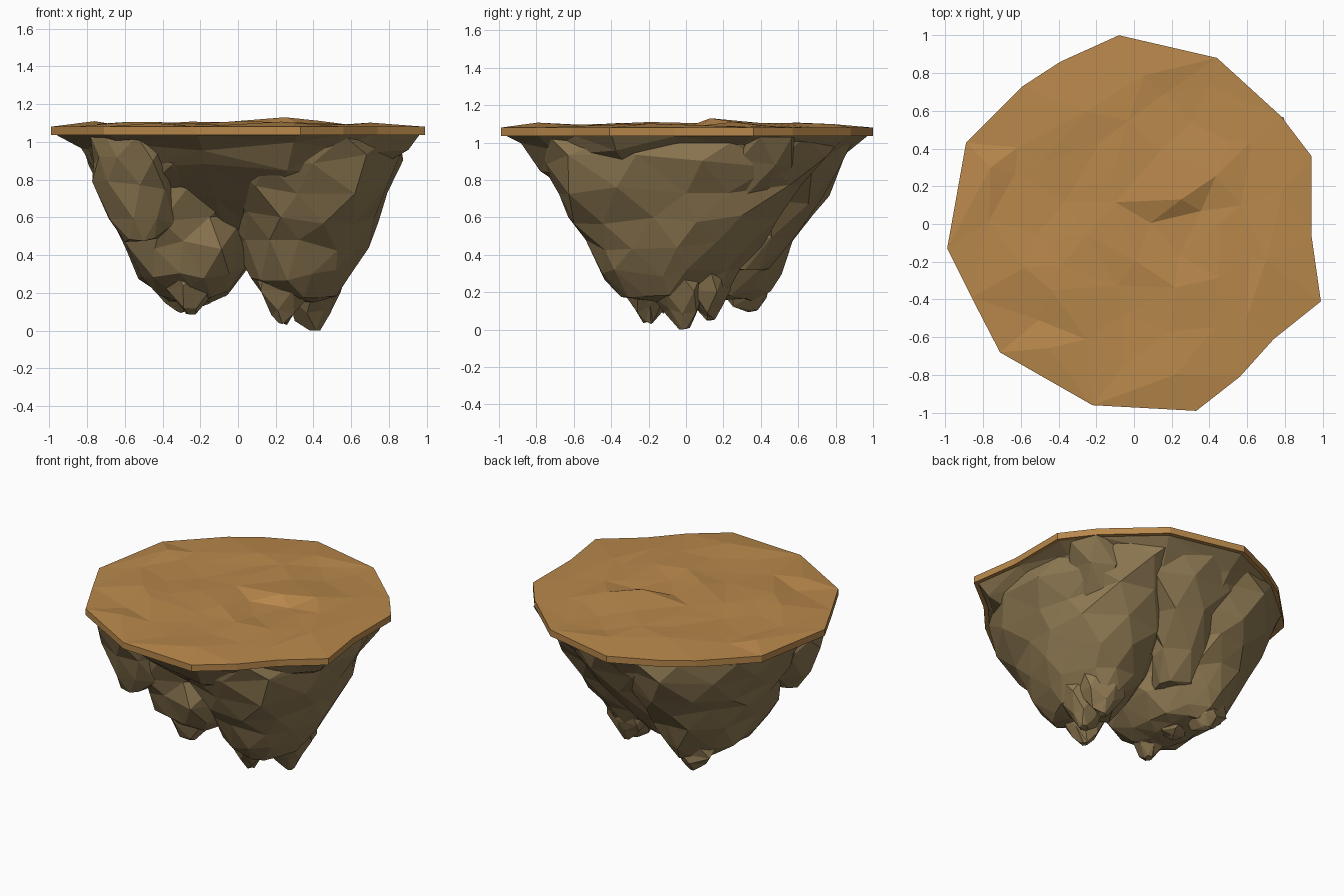
import bpy, bmesh, math, random
from mathutils import Vector
from mathutils.geometry import delaunay_2d_cdt

if "Cube" in bpy.data.objects:
    bpy.data.objects.remove(bpy.data.objects["Cube"])

random.seed(7)

def material(name, col):
    m = bpy.data.materials.new(name)
    m.diffuse_color = (*col, 1)
    m.use_nodes = True
    m.node_tree.nodes["Principled BSDF"].inputs["Base Color"].default_value = m.diffuse_color
    return m

ROCK = material("rock_brown", (0.27, 0.19, 0.085))
EARTH = material("earth_tan", (0.48, 0.245, 0.07))

def finish(bm, name, mat):
    bmesh.ops.recalc_face_normals(bm, faces=bm.faces[:])
    me = bpy.data.meshes.new(name)
    bm.to_mesh(me)
    bm.free()
    me.materials.append(mat)
    ob = bpy.data.objects.new(name, me)
    bpy.context.collection.objects.link(ob)
    return ob

def loft(name, rings):
    """Closed solid through rings of equal point count."""
    bm = bmesh.new()
    loops = [[bm.verts.new(p) for p in r] for r in rings]
    n = len(loops[0])
    for a, b in zip(loops, loops[1:]):
        for i in range(n):
            bm.faces.new((a[i], a[(i + 1) % n], b[(i + 1) % n], b[i]))
    for r in (loops[0], loops[-1]):
        bm.faces.new(r)
    bmesh.ops.triangulate(bm, faces=bm.faces[:])
    return finish(bm, name, ROCK)

def lump(name, levels, n=11, rough=0.08):
    """Jagged stone: each level is z, x min, x max, y min, y max."""
    rings = []
    for k, (z, x0, x1, y0, y1) in enumerate(levels):
        ring = []
        for i in range(n):
            a = 2 * math.pi * (i + 0.5 * (k % 2) + random.uniform(-.2, .2)) / n
            s = 1.03 + random.uniform(-rough, rough)
            dz = 0 if k == 0 else random.uniform(-.035, .035)
            if k == len(levels) - 1:
                dz *= 0.3
            ring.append(((x0 + x1) / 2 + (x1 - x0) / 2 * s * math.cos(a),
                         (y0 + y1) / 2 + (y1 - y0) / 2 * s * math.sin(a), max(z + dz, 0)))
        rings.append(ring)
    return loft(name, rings)

# Plateau outline seen from above
OUT = [(-.08, 1), (-.39, .86), (-.59, .73), (-.89, .43), (-.99, -.13), (-.86, -.39),
       (-.71, -.68), (-.22, -.96), (.33, -.99), (.56, -.81), (.74, -.61), (.99, -.41),
       (.94, -.06), (.94, .36), (.78, .57), (.44, .88)]

# Rock: collar under the slab
collar = []
for z, s in ((1.035, .97), (.97, .88), (.86, .77), (.7, .55), (.52, .28)):
    ring = []
    for x, y in OUT:
        k = s * (1 + (0 if z > 1 else random.uniform(-.05, .05)))
        ring.append((x * k, y * k, z + (0 if z > 1 else random.uniform(-.03, .03))))
    collar.append(ring)
rock = loft("rock_underside", collar)

# Rock: two main lobes, a front left shoulder, a back right corner and a back ridge
parts = [
    lump("right_lobe", [(1.03, -.3, .88, -.83, .77), (.9, -.2, .83, -.79, .7), (.75, -.1, .79, -.7, .58),
                        (.6, -.05, .74, -.6, .46), (.45, 0, .68, -.52, .38),
                        (.3, .06, .6, -.44, .31), (.2, .16, .51, -.35, .22),
                        (.16, .22, .44, -.22, .15)], 12),
    lump("left_lobe", [(1.03, -.82, .4, -.7, .85), (.9, -.76, .3, -.6, .82), (.75, -.72, .22, -.48, .75),
                       (.6, -.67, .15, -.43, .66), (.45, -.6, .08, -.42, .57),
                       (.3, -.52, .03, -.36, .49), (.21, -.44, -.05, -.24, .43),
                       (.16, -.36, -.14, -.1, .36)], 12),
    lump("front_left_shoulder", [(1.03, -.77, -.3, -.68, -.1), (.9, -.77, -.3, -.66, -.1),
                                 (.76, -.75, -.32, -.62, -.12), (.6, -.68, -.34, -.56, -.18),
                                 (.48, -.6, -.42, -.5, -.28)], 8),
    lump("right_corner", [(1.03, .45, .86, .2, .61), (.9, .4, .8, .2, .57), (.7, .35, .66, .15, .45)], 7),
    lump("back_ridge", [(1.03, -.4, .52, .3, .88), (.88, -.36, .44, .3, .8), (.7, -.3, .28, .25, .71),
                        (.5, -.25, .14, .2, .57), (.32, -.2, .04, .15, .44)], 8),
]
# Rock: hanging tips, wide at the root: x, y, z, root radius, centre of root
tips = [(.41, -.01, 0, .2, .38, -.06), (.24, -.2, .04, .18, .28, -.2), (.37, .13, .055, .17, .35, .08),
        (-.25, -.15, .09, .2, -.27, -.08), (-.3, .36, .1, .19, -.28, .27), (-.24, .12, .12, .2, -.25, .12)]
for x, y, z, r, u, v in tips:
    levels = []
    for t, s in ((0, 1.05), (.45, .8), (.8, .45), (1, .14)):
        cx, cy, q = u + (x - u) * t, v + (y - v) * t, r * s
        levels.append((.38 + (z - .38) * t, cx - q, cx + q, cy - q, cy + q))
    parts.append(lump("tip", levels, 6, .13))

# Fuse the stones into one skin
bpy.context.view_layer.objects.active = rock
for p in parts:
    mod = rock.modifiers.new("fuse", 'BOOLEAN')
    mod.operation, mod.solver, mod.object = 'UNION', 'EXACT', p
    bpy.ops.object.modifier_apply(modifier=mod.name)
    bpy.data.objects.remove(p)

# Plateau: straight rim with a gently rumpled top
n = len(OUT)
pts = [Vector(p) for p in OUT] + [Vector((.25, .13))]
for i in range(46):
    r, a = .84 * math.sqrt((i + .5) / 46), i * 2.39996 + random.uniform(-.25, .25)
    p = Vector((r * math.cos(a), r * math.sin(a)))
    if (p - pts[n]).length > .12:
        pts.append(p)
edges = [(i, (i + 1) % n) for i in range(n)]
co, _, tris, *_ = delaunay_2d_cdt(pts, edges, [], 1, 1e-5)
bm = bmesh.new()
top = []
for i, p in enumerate(co):
    z = 1.08 if i < n else 1.13 if i == n else random.uniform(1.075, 1.112)
    top.append(bm.verts.new((p.x, p.y, z)))
for t in tris:
    bm.faces.new([top[i] for i in t])
low = [bm.verts.new((x, y, 1.035)) for x, y in OUT]
for i, j in edges:
    bm.faces.new((top[i], top[j], low[j], low[i]))
bm.faces.new(low)
finish(bm, "plateau_top", EARTH)
